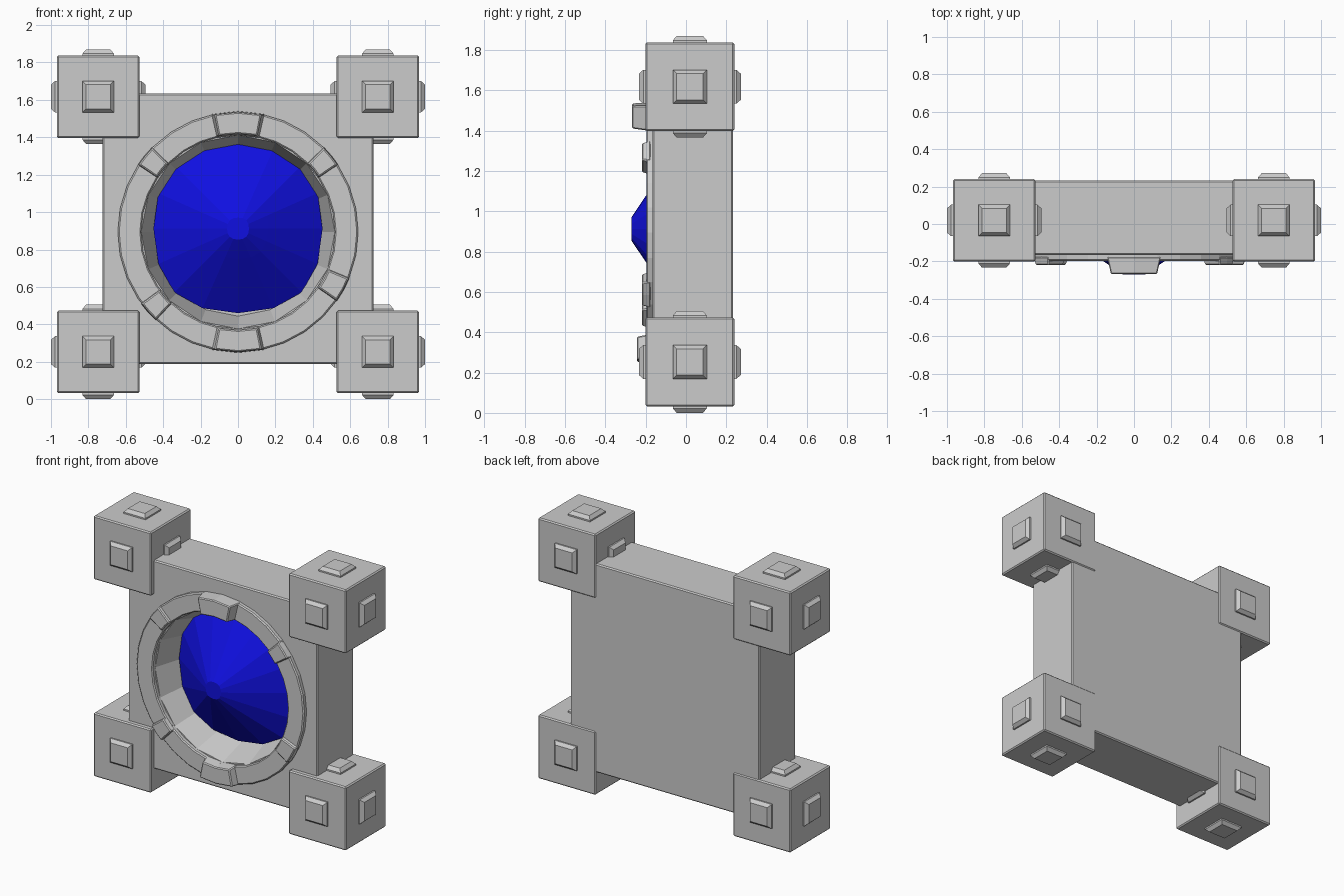
import bpy, bmesh, math
from mathutils import Vector, Matrix

if "Cube" in bpy.data.objects:
    bpy.data.objects.remove(bpy.data.objects["Cube"])

CY = 0.019          # depth centre of corner blocks
RZ = 0.894          # height of ring centre
FACE = -0.167       # front face of the plate


def finish(name, bm, bevel=0.0):
    bmesh.ops.recalc_face_normals(bm, faces=bm.faces)
    mesh = bpy.data.meshes.new(name)
    bm.to_mesh(mesh)
    bm.free()
    ob = bpy.data.objects.new(name, mesh)
    bpy.context.collection.objects.link(ob)
    if bevel:
        m = ob.modifiers.new("edge_bevel", 'BEVEL')
        m.width, m.segments, m.limit_method = bevel, 1, 'ANGLE'
    return ob


def box(name, centre, size, bevel):
    bm = bmesh.new()
    bmesh.ops.create_cube(bm, size=1)
    bmesh.ops.scale(bm, vec=size, verts=bm.verts)
    bmesh.ops.translate(bm, vec=centre, verts=bm.verts)
    return finish(name, bm, bevel)


def loft(bm, loops, close=False):
    # skin a list of equal-length closed loops, capped or joined in a ring
    rows = [[bm.verts.new(p) for p in loop] for loop in loops]
    pairs = list(zip(rows, rows[1:])) + ([(rows[-1], rows[0])] if close else [])
    for a, b in pairs:
        n = len(a)
        for i in range(n):
            j = (i + 1) % n
            bm.faces.new((a[i], a[j], b[j], b[i]))
    if not close:
        bm.faces.new(rows[0])
        bm.faces.new(rows[-1])


def circle(r, y, n, z=RZ):
    return [(r * math.cos(2 * math.pi * i / n), y, z + r * math.sin(2 * math.pi * i / n))
            for i in range(n)]


def square(h, z):
    return [(-h, -h, z), (h, -h, z), (h, h, z), (-h, h, z)]


# square plate with a tapered round recess
plate = box("plate", (0, 0.033, 0.911), (1.45, 0.40, 1.445), 0.008)
bm = bmesh.new()
loft(bm, [circle(0.531, -0.21, 16), circle(0.45, 0.06, 16)])
cutter = finish("recess_cutter", bm)
cutter.hide_render = True
cut = plate.modifiers.new("recess", 'BOOLEAN')
cut.operation, cut.object, cut.solver = 'DIFFERENCE', cutter, 'EXACT'
bpy.context.view_layer.objects.active = plate
for m in list(plate.modifiers):
    bpy.ops.object.modifier_apply(modifier=m.name)
bpy.data.objects.remove(cutter)

# flat ring around the recess
bm = bmesh.new()
profile = [(0.643, FACE + 0.01), (0.643, -0.19), (0.635, -0.197), (0.525, -0.197),
           (0.518, -0.19), (0.518, FACE + 0.01)]
loft(bm, [circle(r, y, 32) for r, y in profile], close=True)
finish("ring", bm)


# raised clasps on the ring: start angle, end angle, front depth
def clasp(name, a0, a1, front):
    bm = bmesh.new()
    loops = []
    steps = 2
    mid, half = (a0 + a1) / 2, (a1 - a0) / 2
    for y, r0, r1, k in ((-0.175, 0.516, 0.646, 1.0), (front, 0.526, 0.64, 0.86)):
        angs = [math.radians(mid + half * k * (2 * i / steps - 1)) for i in range(steps + 1)]
        pts = [(r1, a) for a in angs] + [(r0, a) for a in reversed(angs)]
        loops.append([(r * math.cos(a), y, RZ + r * math.sin(a)) for r, a in pts])
    loft(bm, loops)
    finish(name, bm, 0.006)


for name, a0, a1, front in (("top_clasp", 77, 103, -0.268),
                            ("bottom_clasp", 257, 283, -0.244),
                            ("upper_right_clasp", 33.5, 45, -0.219),
                            ("upper_left_clasp", 135, 146.5, -0.219),
                            ("lower_left_clasp", 216, 227.5, -0.219),
                            ("lower_right_clasp", 324.5, 338, -0.219)):
    clasp(name, a0, a1, front)

# faceted blue gem, slightly squarish in outline
bm = bmesh.new()
GZ = 0.912
radii = (0.452, 0.466, 0.482, 0.466)
angles = (0, 24, 45, 66)


def gem_loop(scale, y):
    out = []
    for i in range(16):
        a = math.radians(angles[i % 4] + 90 * (i // 4))
        r = radii[i % 4] * scale
        out.append((r * math.cos(a), y, GZ + r * math.sin(a)))
    return out


loft(bm, [gem_loop(1, 0.05), gem_loop(1, 0.0), gem_loop(0.36, -0.2), gem_loop(0.13, -0.27)])
gem = finish("gem", bm)
blue = bpy.data.materials.new("blue")
blue.diffuse_color = (0.005, 0.005, 0.75, 1)
blue.use_nodes = True
blue.node_tree.nodes["Principled BSDF"].inputs["Base Color"].default_value = blue.diffuse_color
gem.data.materials.append(blue)

# corner blocks with a small stud on all six faces
H = 0.2205
axes = [Vector(v) for v in ((1, 0, 0), (-1, 0, 0), (0, 1, 0), (0, -1, 0), (0, 0, 1), (0, 0, -1))]
for side, x in (("left", -0.7475), ("right", 0.7475)):
    for level, z in (("lower", 0.2525), ("upper", 1.617)):
        centre = Vector((x, CY, z))
        box(f"{level}_{side}_block", centre, (2 * H, 2 * H, 2 * H), 0.008)
        bm = bmesh.new()
        for axis in axes:
            start = len(bm.verts)
            loft(bm, [square(0.084, H - 0.01), square(0.084, H + 0.010),
                      square(0.071, H + 0.025), square(0.065, H + 0.032)])
            bm.verts.ensure_lookup_table()
            rot = Vector((0, 0, 1)).rotation_difference(axis).to_matrix().to_4x4()
            bmesh.ops.transform(bm, matrix=Matrix.Translation(centre) @ rot,
                                verts=bm.verts[start:])
        finish(f"{level}_{side}_studs", bm)
